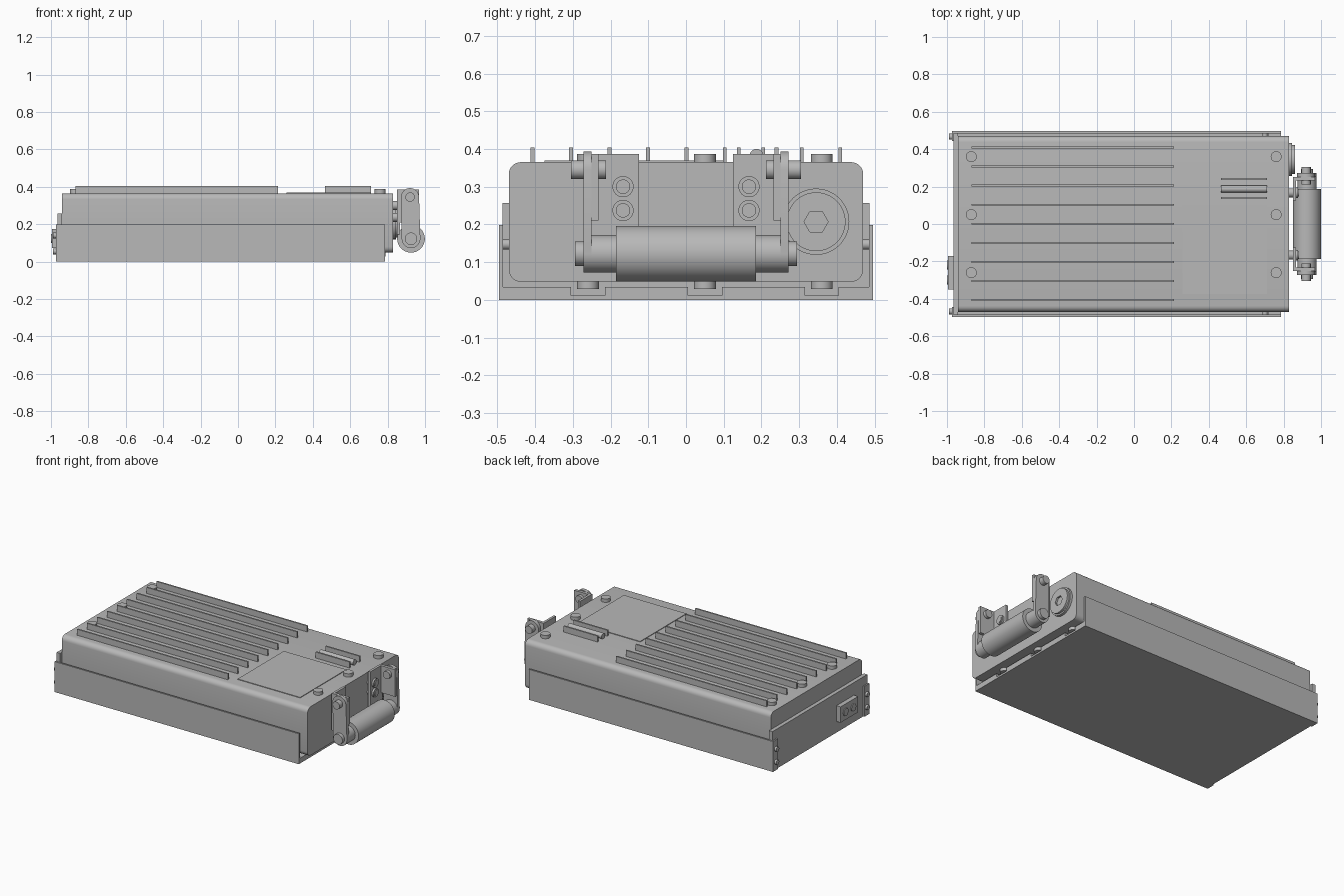
import bpy, bmesh, math
from mathutils import Vector

old = bpy.data.objects.get("Cube")
if old:
    bpy.data.objects.remove(old, do_unlink=True)

grey = bpy.data.materials.new("plain grey")
grey.use_nodes = True
GREY = (0.48, 0.48, 0.48, 1)
grey.diffuse_color = GREY
grey.node_tree.nodes["Principled BSDF"].inputs["Base Color"].default_value = GREY


def finish(bm, name):
    bmesh.ops.recalc_face_normals(bm, faces=bm.faces[:])
    mesh = bpy.data.meshes.new(name)
    bm.to_mesh(mesh)
    bm.free()
    mesh.materials.append(grey)
    ob = bpy.data.objects.new(name, mesh)
    bpy.context.collection.objects.link(ob)
    bpy.ops.object.select_all(action='DESELECT')
    ob.select_set(True)
    bpy.context.view_layer.objects.active = ob
    bpy.ops.object.shade_smooth_by_angle(angle=math.radians(35))
    return ob


def box(name, x, y, z, round_x=0):
    """Box from axis ranges; round_x rounds the edges running along x."""
    bm = bmesh.new()
    bmesh.ops.create_cube(bm, size=1)
    for v in bm.verts:
        v.co = Vector([(r[0] + r[1]) / 2 + c * (r[1] - r[0]) for c, r in zip(v.co, (x, y, z))])
    if round_x:
        edges = [e for e in bm.edges if abs(e.verts[0].co.x - e.verts[1].co.x) > 1e-4]
        bmesh.ops.bevel(bm, geom=edges, offset=round_x, segments=6, profile=0.5, affect='EDGES')
    return finish(bm, name)


def prism(name, profile, axis, start, end):
    """Extrude a 2D profile along an axis."""
    bm = bmesh.new()

    def place(p, t):
        co = list(p)
        co.insert("xyz".index(axis), t)
        return co
    face = bm.faces.new([bm.verts.new(place(p, start)) for p in profile])
    ext = bmesh.ops.extrude_face_region(bm, geom=[face])
    shift = Vector(place((0, 0), end - start))
    bmesh.ops.translate(bm, vec=shift, verts=[g for g in ext["geom"] if isinstance(g, bmesh.types.BMVert)])
    return finish(bm, name)


def arc(c, r, a0, a1, n):
    return [(c[0] + r * math.cos(a0 + (a1 - a0) * i / n),
             c[1] + r * math.sin(a0 + (a1 - a0) * i / n)) for i in range(n + 1)]


def rod(name, axis, c, r, start, end, sides=32):
    return prism(name, arc(c, r, 0, math.tau, sides)[:-1], axis, start, end)


# Main housing
box("housing", (-0.94, 0.83), (-0.47, 0.47), (0.048, 0.365), 0.032)
box("top_panel", (0.26, 0.71), (-0.375, 0.1), (0.36, 0.369))

# Cooling fins and the short pair beside the top rod
for i in range(9):
    y = -0.407 + i * 0.102
    box("cooling_fin", (-0.87, 0.215), (y - 0.005, y + 0.005), (0.36, 0.404))
for y in (0.14, 0.24):
    box("short_fin", (0.465, 0.71), (y - 0.005, y + 0.005), (0.36, 0.404))
rod("top_rod", "x", (0.187, 0.382), 0.018, 0.465, 0.71)

# Cover bolts above and below
BOLT_Y = (-0.26, 0.05, 0.36)
for y in BOLT_Y:
    for x in (-0.87, 0.76):
        rod("cover_bolt", "z", (x, y), 0.029, 0.36, 0.387)
        rod("lower_bolt", "z", (x, y), 0.029, 0.028, 0.06)

# Tray: floor, notched front lip, side walls and end plate
box("tray_floor", (-0.965, 0.785), (-0.495, 0.495), (0, 0.012))
edges = [-0.495]
for y in BOLT_Y:
    edges += [y - 0.045, y + 0.045]
edges.append(0.495)
for a, b in zip(edges[::2], edges[1::2]):
    box("tray_lip", (0.72, 0.785), (a, b), (0.012, 0.034))
box("end_plate", (-0.965, -0.94), (-0.487, 0.487), (0, 0.257))
for s in (-1, 1):
    box("tray_side", (-0.965, 0.785), sorted((s * 0.485, s * 0.496)), (0, 0.198))
    box("tray_flange", (-0.974, -0.96), sorted((s * 0.445, s * 0.496)), (0, 0.198))
    for z in (0.055, 0.14):
        rod("flange_screw", "x", (s * 0.467, z), 0.016, -0.988, -0.97, 20)
    rod("side_screw", "y", (0.7, 0.147), 0.014, s * 0.465, s * 0.487, 20)

# Connector block on the end plate
box("connector_block", (-0.995, -0.96), (-0.35, -0.17), (0.072, 0.175))
for y in (-0.3, -0.22):
    rod("connector_pin", "x", (y, 0.123), 0.024, -1.0, -0.99, 24)

# Round filler cap with a hexagonal socket
CAP = (0.345, 0.207)
rod("cap_base", "x", CAP, 0.088, 0.82, 0.846, 48)
cap = rod("cap_top", "x", CAP, 0.078, 0.83, 0.86, 48)
socket = rod("socket_cutter", "x", CAP, 0.032, 0.848, 0.9, 6)
socket.hide_render = True
cut = cap.modifiers.new("socket", 'BOOLEAN')
cut.operation = 'DIFFERENCE'
cut.object = socket
bpy.context.view_layer.objects.active = cap
bpy.ops.object.modifier_apply(modifier=cut.name)
bpy.data.objects.remove(socket, do_unlink=True)

# Handle brackets, pivots and swinging arms, one set per side
TOP, LOW = (0.92, 0.345), (0.925, 0.122)
arm_profile = arc(TOP, 0.048, 0, math.pi, 16) + arc(LOW, 0.05, math.pi, math.tau, 16)
for s in (-1, 1):
    box("bracket_plate", (0.85, 0.866), sorted((s * 0.125, s * 0.25)), (0.145, 0.386))
    box("bracket_ear", (0.85, 0.968), sorted((s * 0.232, s * 0.25)), (0.21, 0.386))
    for z in (0.237, 0.3):
        rod("bracket_spacer", "x", (s * 0.167, z), 0.024, 0.82, 0.852)
        rod("bracket_bolt", "x", (s * 0.167, z), 0.028, 0.86, 0.878)
        rod("bracket_bolt_face", "x", (s * 0.167, z), 0.019, 0.87, 0.882)
    prism("handle_arm", arm_profile, "y", s * 0.25, s * 0.272)
    rod("pivot_pin", "y", TOP, 0.025, s * 0.212, s * 0.305)
    rod("handle_pin", "y", LOW, 0.033, s * 0.26, s * 0.294)

# Carrying handle
rod("handle_core", "y", LOW, 0.05, -0.268, 0.268)
rod("handle_grip", "y", LOW, 0.074, -0.186, 0.186, 48)
